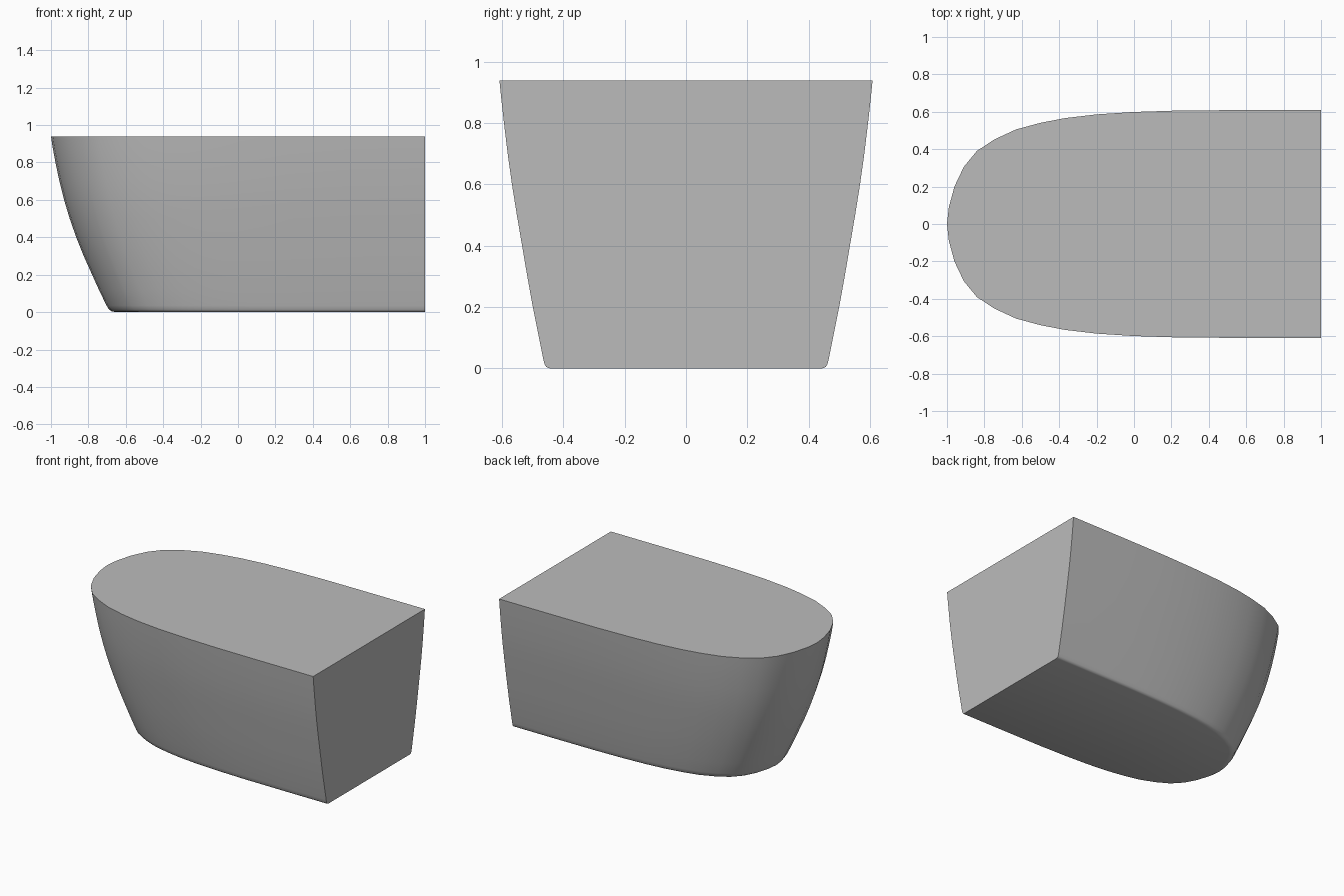
import bpy, bmesh, math

cube = bpy.data.objects.get("Cube")
if cube:
    bpy.data.objects.remove(cube, do_unlink=True)

# Material
grey = bpy.data.materials.new("light grey")
grey.use_nodes = True
colour = (0.5, 0.5, 0.5, 1)
grey.diffuse_color = colour
grey.node_tree.nodes["Principled BSDF"].inputs["Base Color"].default_value = colour

# Half of the deck outline, from bow to square stern (x, y)
HALF = [(-1, 0), (-.99, .09), (-.96, .2), (-.91, .305), (-.84, .39), (-.745, .452),
        (-.63, .505), (-.5, .54), (-.37, .565), (-.2, .585), (0, .598),
        (.25, .606), (.6, .608), (1, .608)]
OUTLINE = [(x, -y) for x, y in reversed(HALF)] + HALF[1:]

# Horizontal sections: height, bow x, half width
SECTIONS = [(0, -.655, .445), (.004, -.675, .456), (.014, -.69, .462), (.035, -.703, .467),
            (.12, -.744, .484), (.2, -.78, .5), (.3, -.825, .518), (.4, -.865, .535),
            (.5, -.90, .552), (.6, -.93, .568), (.7, -.955, .582), (.8, -.976, .594),
            (.88, -.991, .603), (.94, -1, .609)]

# Hull: loft of the scaled outline through the sections, with flat bottom, deck and stern
bm = bmesh.new()
rings = []
for z, bow, width in SECTIONS:
    sx, sy = (1 - bow) / 2, width / .608
    rings.append([bm.verts.new((1 - (1 - x) * sx, y * sy, z)) for x, y in OUTLINE])
for a, b in zip(rings, rings[1:]):
    for i in range(len(a) - 1):
        bm.faces.new((a[i], b[i], b[i + 1], a[i + 1]))
bm.faces.new(rings[0])
bm.faces.new(rings[-1])
bm.faces.new([r[0] for r in rings] + [r[-1] for r in reversed(rings)])
bmesh.ops.recalc_face_normals(bm, faces=bm.faces)

mesh = bpy.data.meshes.new("hull")
bm.to_mesh(mesh)
bm.free()
mesh.materials.append(grey)
hull = bpy.data.objects.new("hull", mesh)
bpy.context.collection.objects.link(hull)

# Smooth sides with crisp deck and stern edges
bpy.ops.object.select_all(action='DESELECT')
hull.select_set(True)
bpy.context.view_layer.objects.active = hull
bpy.ops.object.shade_smooth_by_angle(angle=math.radians(40))
